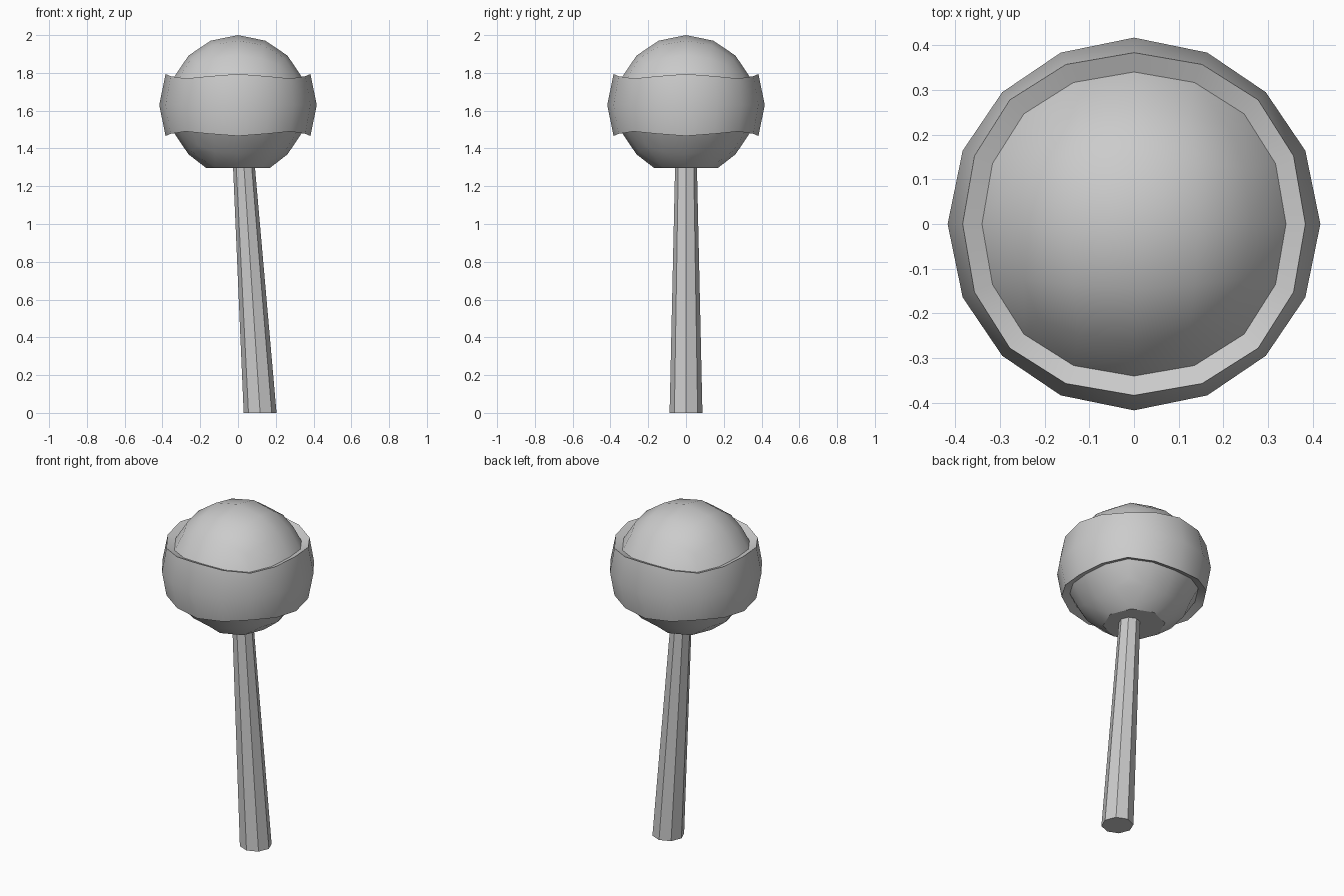
import bpy, bmesh
from mathutils import Vector, Matrix

if "Cube" in bpy.data.objects:
    bpy.data.objects.remove(bpy.data.objects["Cube"])

R, BAND_R = 0.37, 0.417       # head and raised band radius
CENTER_Z, CAP_Z = 1.63, 1.297

# Head: subdivided cube rounded into a quad sphere
bpy.ops.mesh.primitive_cube_add(size=2)
head = bpy.context.object
head.name = "head"
sub = head.modifiers.new("subdivide", 'SUBSURF')
sub.levels = 2
sub.use_limit_surface = False
bpy.ops.object.modifier_apply(modifier=sub.name)

bm = bmesh.new()
bm.from_mesh(head.data)
for v in bm.verts:
    v.co = v.co.normalized() * R

# Raised band: the two middle rows pushed outwards
rows = [f for f in bm.faces if abs(f.calc_center_median().z) < 0.3 * R]
ext = bmesh.ops.extrude_face_region(bm, geom=rows)
for v in ext["geom"]:
    if isinstance(v, bmesh.types.BMVert):
        v.co *= BAND_R / R

# Flat round underside
for v in bm.verts:
    if v.co.z < -0.8 * R:
        flat = Vector((v.co.x, v.co.y, 0))
        v.co = flat.normalized() * 0.169 if flat.length > 0.01 else flat
        v.co.z = CAP_Z - CENTER_Z
under = [f for f in bm.faces if all(v.co.z < CAP_Z - CENTER_Z + 1e-4 for v in f.verts)]
bmesh.ops.dissolve_faces(bm, faces=under, use_verts=True)
bmesh.ops.recalc_face_normals(bm, faces=bm.faces[:])
bmesh.ops.translate(bm, verts=bm.verts[:], vec=(0, 0, CENTER_Z))
bm.to_mesh(head.data)
bm.free()
bpy.ops.object.shade_smooth_by_angle(angle=0.55)

# Handle: leaning eight-sided taper
bm = bmesh.new()
bmesh.ops.create_cone(bm, cap_ends=True, segments=8, radius1=0.087, radius2=0.058,
                      depth=CAP_Z, matrix=Matrix.Translation((0, 0, CAP_Z / 2)))
for v in bm.verts:
    v.co.x += 0.117 - 0.085 * v.co.z / CAP_Z
mesh = bpy.data.meshes.new("handle")
bm.to_mesh(mesh)
bm.free()
bpy.context.collection.objects.link(bpy.data.objects.new("handle", mesh))
